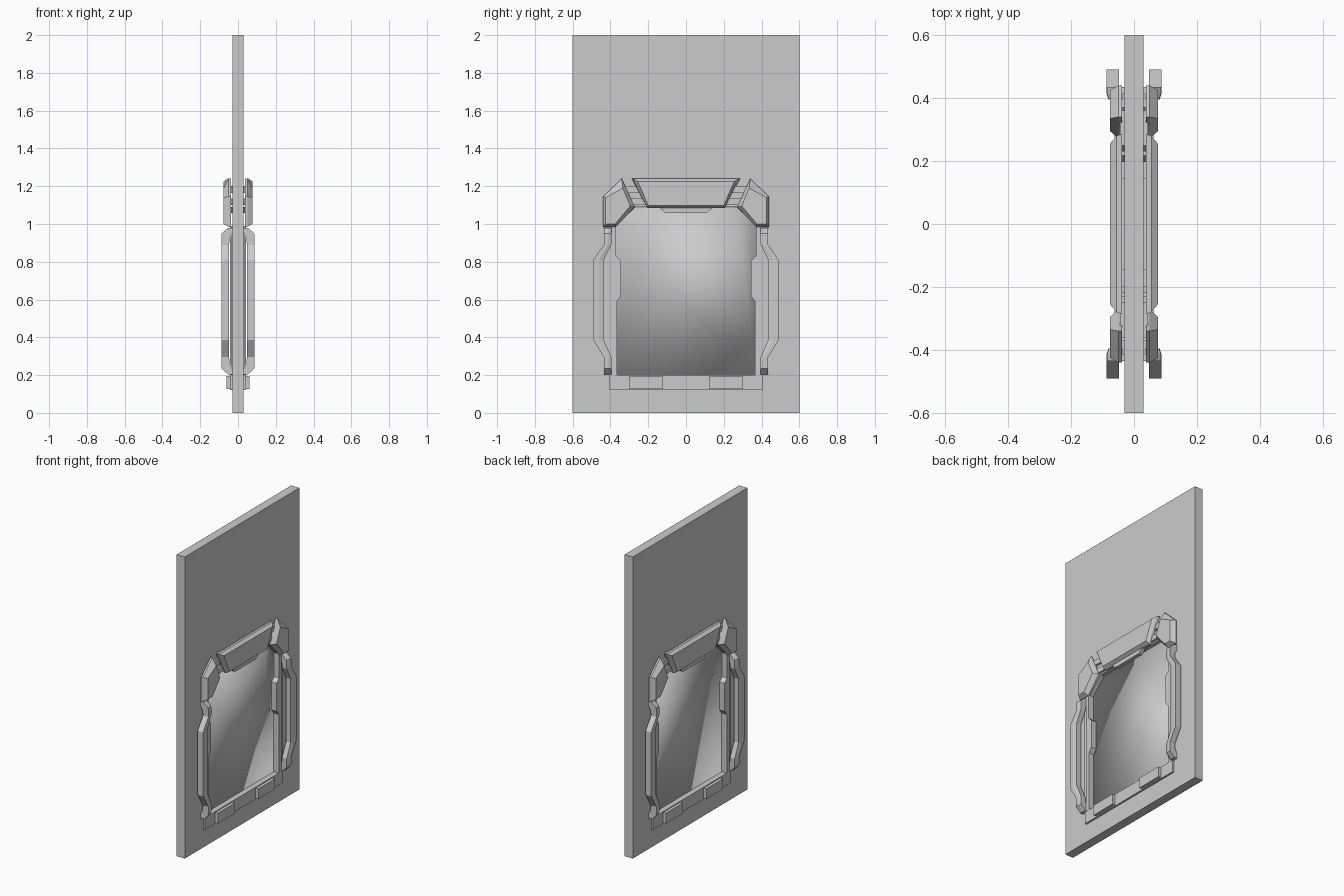
import bpy, bmesh

if "Cube" in bpy.data.objects:
    bpy.data.objects.remove(bpy.data.objects["Cube"])

grey = bpy.data.materials.new("plain grey")
grey.diffuse_color = (0.6, 0.6, 0.6, 1)
grey.use_nodes = True
grey.node_tree.nodes["Principled BSDF"].inputs["Base Color"].default_value = grey.diffuse_color


def make(name, rings, sides=(1, -1), faces=(1, -1), smooth=False):
    """Skin a stack of equal rings of (x, y, z), repeated over both wall faces and both sides."""
    bm = bmesh.new()
    for sx in faces:
        for sy in sides:
            loops = [[bm.verts.new((x * sx, y * sy, z)) for x, y, z in r] for r in rings]
            for a, b in zip(loops, loops[1:]):
                for i in range(len(a)):
                    j = (i + 1) % len(a)
                    bm.faces.new((a[i], a[j], b[j], b[i]))
            bm.faces.new(loops[0])
            bm.faces.new(loops[-1])
    bmesh.ops.recalc_face_normals(bm, faces=bm.faces)
    for f in bm.faces:
        f.smooth = smooth
    me = bpy.data.meshes.new(name)
    bm.to_mesh(me)
    bm.free()
    me.materials.append(grey)
    ob = bpy.data.objects.new(name, me)
    bpy.context.collection.objects.link(ob)
    return ob


def layers(*pairs):
    """Rings from (x, [(y, z), ...]) pairs."""
    return [[(x, y, z) for y, z in poly] for x, poly in pairs]


def box(y0, y1, z0, z1):
    return [(y0, z0), (y1, z0), (y1, z1), (y0, z1)]


# Wall slab with the doorway cut through
wall = box(-0.6, 0.6, 0, 2)
door = [(-0.37, 0.2), (0.37, 0.2), (0.37, 0.99), (0.27, 1.09), (-0.27, 1.09), (-0.37, 0.99)]
slab = make("wall_slab", layers((-0.03, wall), (0.03, wall)), sides=(1,), faces=(1,))
cutter = make("doorway_cutter", layers((-0.1, door), (0.1, door)), sides=(1,), faces=(1,))
cutter.hide_render = True
mod = slab.modifiers.new("doorway", 'BOOLEAN')
mod.operation = 'DIFFERENCE'
mod.solver = 'EXACT'
mod.object = cutter
bpy.context.view_layer.objects.active = slab
bpy.ops.object.modifier_apply(modifier=mod.name)
bpy.data.objects.remove(cutter)

# Recessed door panel, softly shaded across its flat face
make("door_panel", layers((-0.006, door), (0.006, door)), sides=(1,), faces=(1,), smooth=True)

# Header with sloped ends
base = [(-0.2, 1.085), (0.2, 1.085), (0.287, 1.24), (-0.287, 1.24)]
mid = [(-0.205, 1.085), (0.205, 1.085), (0.28, 1.24), (-0.28, 1.24)]
front = [(-0.2, 1.098), (0.2, 1.098), (0.255, 1.225), (-0.255, 1.225)]
make("header", layers((0.038, base), (0.055, mid), (0.076, front)), sides=(1,))

# Small tab below the header
tab = [(-0.11, 1.058), (0.11, 1.058), (0.145, 1.09), (-0.145, 1.09)]
make("header_tab", layers((0.03, tab), (0.055, tab)), sides=(1,))

# Faceted upper corners with a sloped roof facet
outer = [(0.37, 0.985), (0.44, 0.985), (0.44, 1.145), (0.34, 1.24), (0.272, 1.09)]
inner = [(0.375, 1.0), (0.425, 1.0), (0.425, 1.14), (0.335, 1.19), (0.295, 1.095)]
make("upper_corner", layers((0.038, outer), (0.05, outer), (0.076, inner)))

# Connecting bars between header and corners
for n, z in (("lower", 1.1), ("upper", 1.165)):
    s = (z - 1.085) * 0.5
    bar = [(0.19 + s, z), (0.3 + s, z), (0.32 + s, z + 0.035), (0.21 + s, z + 0.035)]
    make(n + "_corner_link", layers((0.03, bar), (0.045, bar)))

# Stepped side trim beside the door
trim = [(0.395, 0.2), (0.395, 0.99), (0.37, 0.99), (0.37, 0.83), (0.343, 0.805),
        (0.343, 0.62), (0.366, 0.59), (0.366, 0.2)]
make("side_trim", layers((0.006, trim), (0.043, trim)))
rib = box(0.395, 0.415, 0.2, 0.99)
make("side_rib", layers((0.03, rib), (0.037, rib)))

# Bent side rails standing off the wall: (z, outer y, inner x, outer x)
stations = [(0.98, 0.435, 0.03, 0.052), (0.95, 0.435, 0.03, 0.086),
            (0.92, 0.435, 0.045, 0.087), (0.89, 0.435, 0.047, 0.087),
            (0.81, 0.49, 0.047, 0.087), (0.385, 0.49, 0.047, 0.087),
            (0.295, 0.435, 0.047, 0.087), (0.265, 0.435, 0.045, 0.087),
            (0.235, 0.435, 0.03, 0.086), (0.203, 0.435, 0.03, 0.052)]
rings = []
for z, y, x0, x1 in stations:
    w = 0.055 if y > 0.45 else 0.04
    rings.append([(x0, y, z), (x1, y, z), (x1, y - w * 0.55, z),
                  (x1 - 0.006, y - w, z), (x0, y - w, z)])
make("side_rail", rings)

# Sill with raised pads
sill = box(-0.405, 0.405, 0.12, 0.2)
make("sill", layers((0.03, sill), (0.042, sill)), sides=(1,))
pad = box(0.125, 0.3, 0.126, 0.194)
make("sill_pad", layers((0.042, pad), (0.062, pad)))
